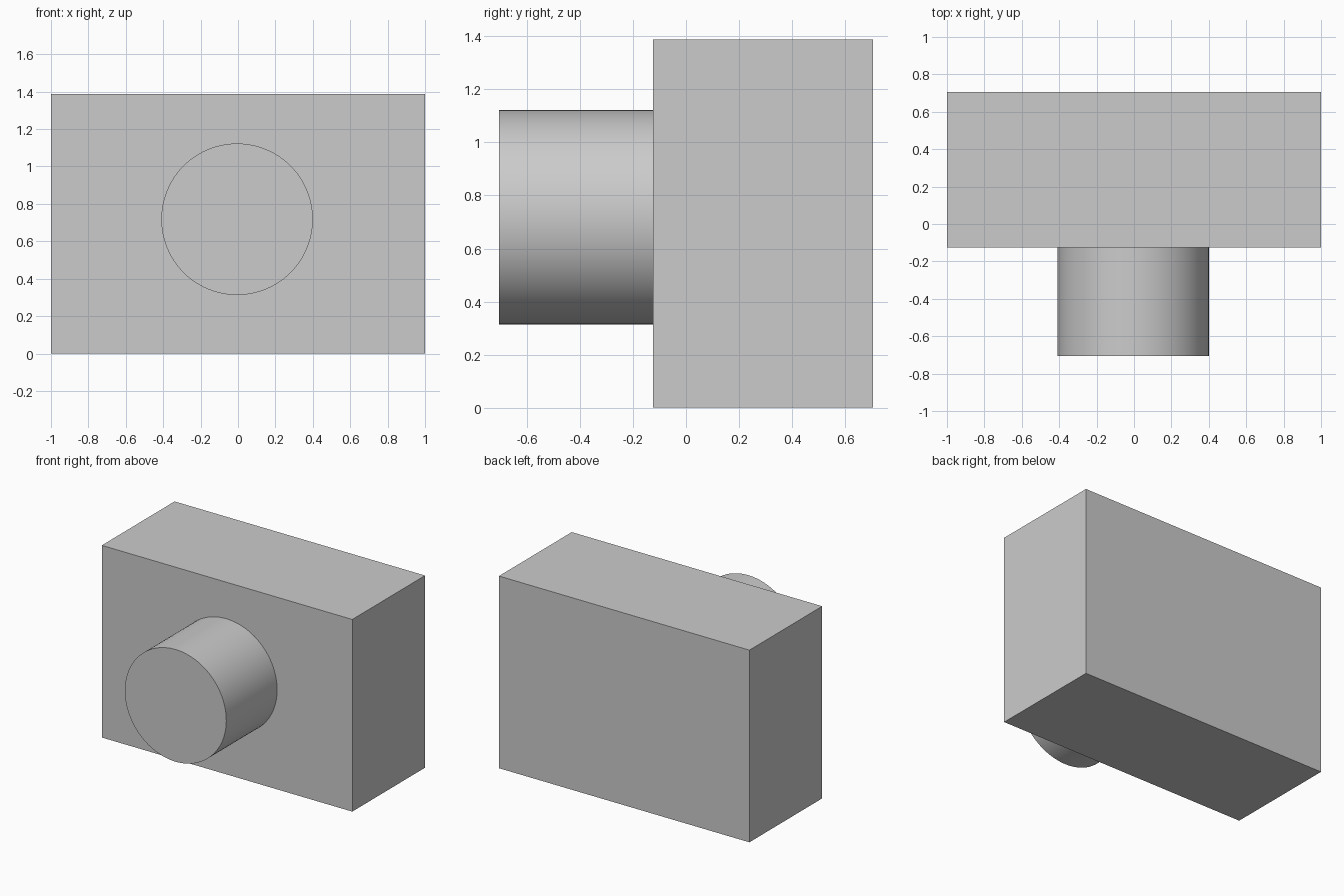
import bpy
import math

default = bpy.data.objects.get("Cube")
if default:
    bpy.data.objects.remove(default, do_unlink=True)

# Single plain grey
grey = bpy.data.materials.new("light_grey")
grey.use_nodes = True
colour = (0.6, 0.6, 0.6, 1)
grey.diffuse_color = colour
grey.node_tree.nodes["Principled BSDF"].inputs["Base Color"].default_value = colour

FRONT, JOIN, BACK = -0.705, -0.125, 0.705
HEIGHT = 1.387


def finish(name):
    obj = bpy.context.object
    obj.name = name
    obj.data.materials.append(grey)
    return obj


# Rectangular body
bpy.ops.mesh.primitive_cube_add(size=1, location=(0, (JOIN + BACK) / 2, HEIGHT / 2))
body = finish("body")
body.scale = (2, BACK - JOIN, HEIGHT)
bpy.ops.object.transform_apply(location=False, rotation=False, scale=True)

# Round barrel projecting from the front face
bpy.ops.mesh.primitive_cylinder_add(
    vertices=96, radius=0.405, depth=JOIN - FRONT,
    location=(-0.005, (FRONT + JOIN) / 2, 0.718), rotation=(math.pi / 2, 0, 0))
finish("front_barrel")
bpy.ops.object.shade_smooth_by_angle(angle=math.radians(30))
